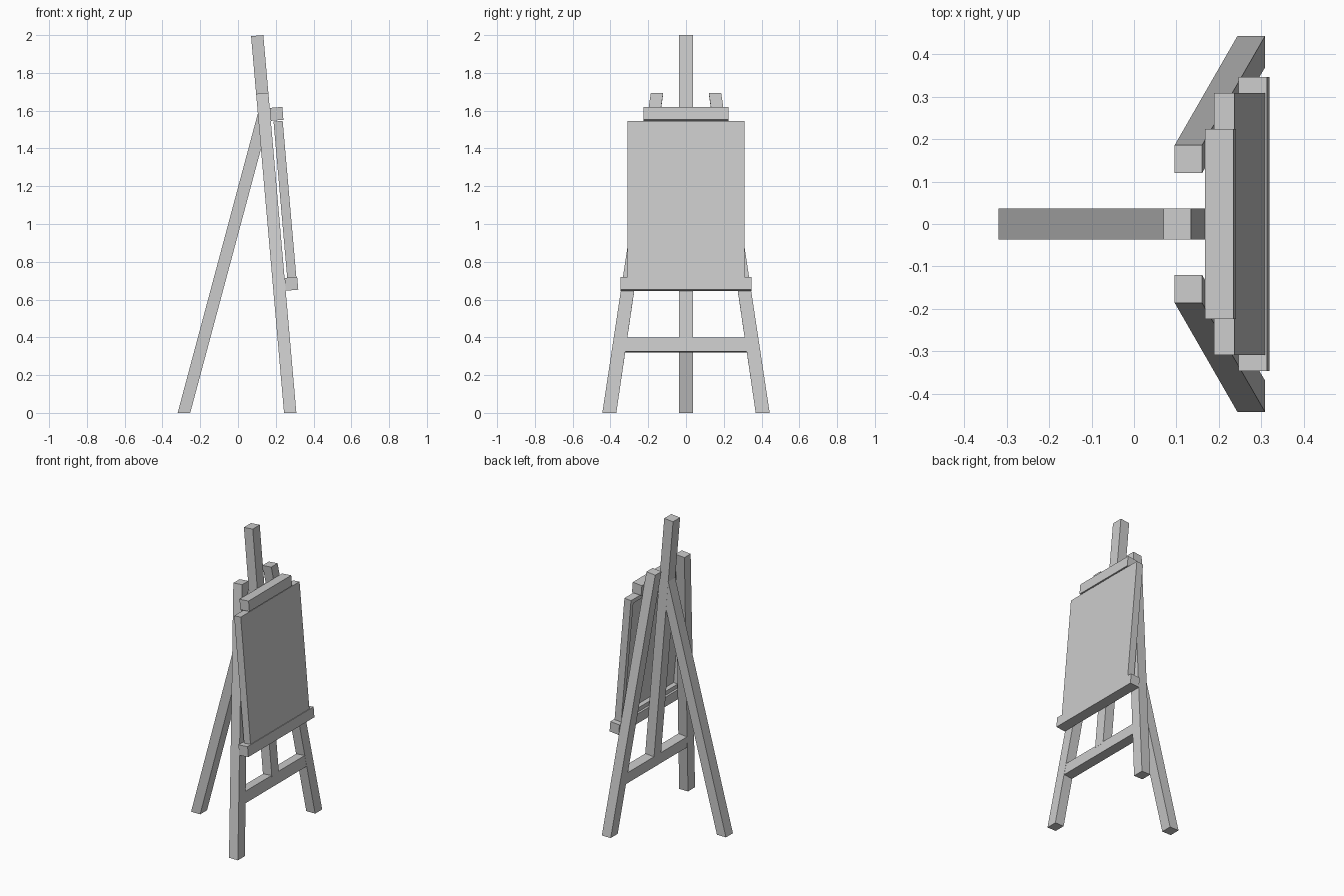
import bpy, bmesh, math
from mathutils import Vector

if "Cube" in bpy.data.objects:
    bpy.data.objects.remove(bpy.data.objects["Cube"])

TILT = math.radians(5)
C, S = math.cos(TILT), math.sin(TILT)
X0 = 0.309                      # foot of the leaning front plane


def lean(u, y, v):
    """u = out from the leaning plane, v = up along it."""
    return Vector((X0 + u * C - v * S, y, u * S + v * C))


def prism(name, ring_a, ring_b):
    """Solid joining two matching rings of points."""
    bm = bmesh.new()
    a = [bm.verts.new(p) for p in ring_a]
    b = [bm.verts.new(p) for p in ring_b]
    n = len(a)
    bm.faces.new(a)
    bm.faces.new(b[::-1])
    for i in range(n):
        bm.faces.new((a[i], b[i], b[(i + 1) % n], a[(i + 1) % n]))
    bmesh.ops.recalc_face_normals(bm, faces=bm.faces)
    me = bpy.data.meshes.new(name)
    bm.to_mesh(me)
    bm.free()
    ob = bpy.data.objects.new(name, me)
    bpy.context.collection.objects.link(ob)
    return ob


def slab(name, u0, u1, half, v0, v1):
    """Box lying in the leaning frame, centred on y = 0."""
    prof = [(u0, v0), (u1, v0), (u1, v1), (u0, v1)]
    return prism(name, [lean(u, -half, v) for u, v in prof],
                 [lean(u, half, v) for u, v in prof])


# Centre mast, cross bar, shelf and top clamp
slab("mast", -0.065, 0, 0.037, 0.39, 2.0076)
slab("cross_bar", -0.064, -0.001, 0.335, 0.326, 0.401)
slab("shelf", 0, 0.067, 0.347, 0.649, 0.717)
slab("top_clamp", 0, 0.067, 0.224, 1.552, 1.6205)

# Splayed front legs, cut flat at the floor
for side, label in ((1, "left"), (-1, "right")):
    xb = X0 - 0.065 / C
    foot = [(xb, side * 0.369, 0), (X0, side * 0.369, 0),
            (X0, side * 0.443, 0), (xb, side * 0.443, 0)]
    top = [lean(u, side * y, 1.701) for u, y in
           ((-0.065, 0.1205), (0, 0.1205), (0, 0.186), (-0.065, 0.186))]
    prism("front_leg_" + label, foot, top)

# Rear leg, its top buried in the mast
side_profile = [(-0.3195, 0), (-0.253, 0), (0.1356, 1.45), (0.109, 1.60)]
prism("rear_leg", [(x, -0.0365, z) for x, z in side_profile],
      [(x, 0.0365, z) for x, z in side_profile])

# Canvas with a stretcher frame recessed at the back
canvas = slab("canvas", 0.014, 0.0625, 0.309, 0.717, 1.5465)
bm = bmesh.new()
bm.from_mesh(canvas.data)
normal = Vector((C, 0, S))
back = min(bm.faces, key=lambda f: f.normal.dot(normal))
bmesh.ops.inset_region(bm, faces=[back], thickness=0.04)
rim = bmesh.ops.extrude_discrete_faces(bm, faces=[back])["faces"][0]
bmesh.ops.translate(bm, vec=normal * 0.03, verts=rim.verts)
bm.to_mesh(canvas.data)
bm.free()
